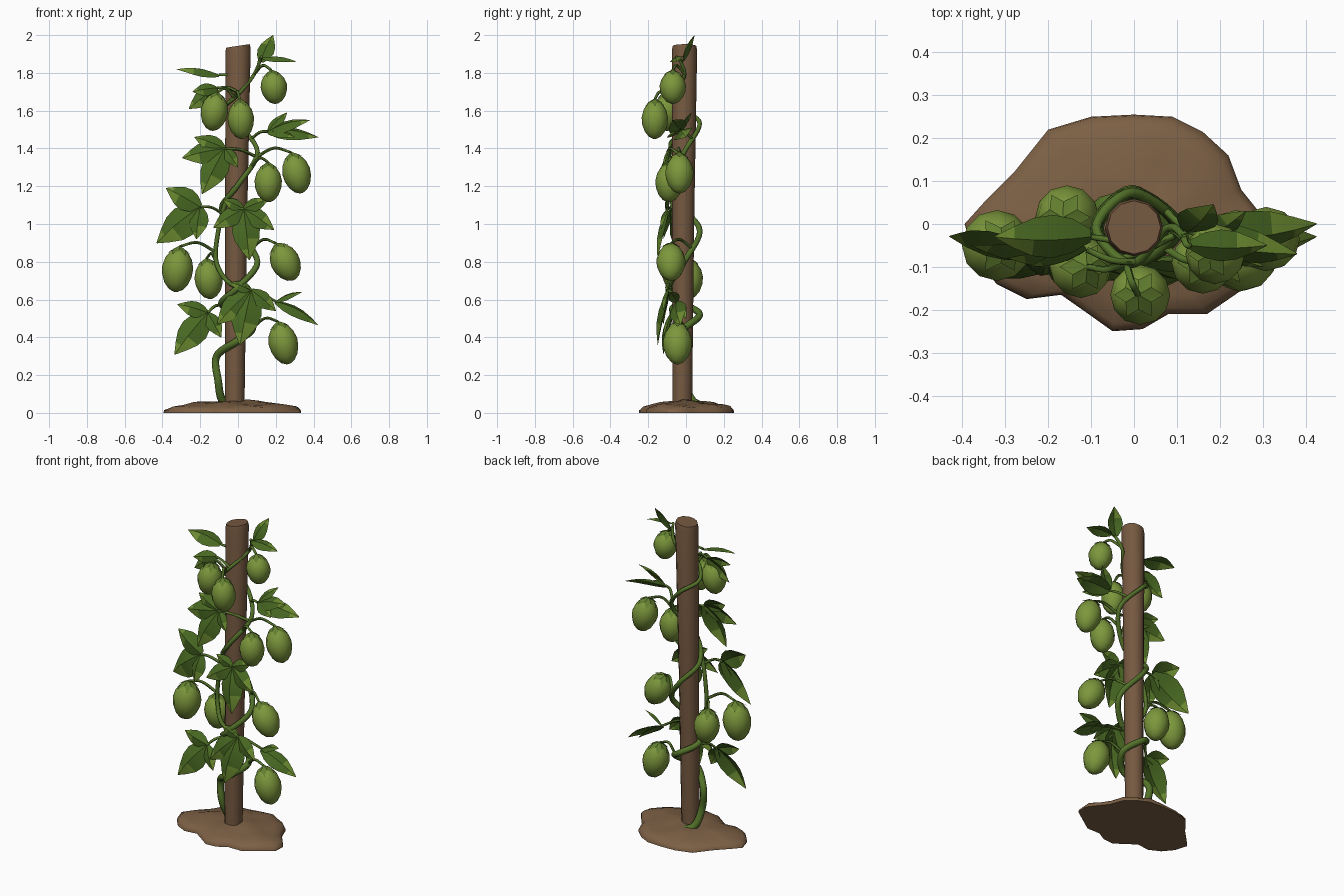
import bpy, bmesh, math
from mathutils import Vector

if "Cube" in bpy.data.objects:
    bpy.data.objects.remove(bpy.data.objects["Cube"], do_unlink=True)


def material(name, rgb):
    m = bpy.data.materials.new(name)
    m.use_nodes = True
    m.diffuse_color = (*rgb, 1)
    node = next(n for n in m.node_tree.nodes if n.type == 'BSDF_PRINCIPLED')
    node.inputs["Base Color"].default_value = (*rgb, 1)
    return m


WOOD = material("wood_brown", (.18, .10, .052))
SOIL = material("soil_brown", (.20, .115, .058))
STEM = material("stem_green", (.085, .165, .022))
LEAF = material("leaf_dark_green", (.065, .14, .016))
LEAF_LIGHT = material("leaf_light_green", (.15, .26, .03))
FRUIT = material("fruit_green", (.20, .31, .045))
CALYX = material("calyx_green", (.12, .21, .028))


def finish(name, bm, mats, angle=40):
    mesh = bpy.data.meshes.new(name)
    bm.to_mesh(mesh)
    bm.free()
    for m in mats:
        mesh.materials.append(m)
    obj = bpy.data.objects.new(name, mesh)
    bpy.context.collection.objects.link(obj)
    bpy.ops.object.select_all(action='DESELECT')
    obj.select_set(True)
    bpy.context.view_layer.objects.active = obj
    bpy.ops.object.shade_smooth_by_angle(angle=math.radians(angle))


def skin(bm, rings):
    """Bridge successive closed rings and cap both ends."""
    loops = [[bm.verts.new(p) for p in ring] for ring in rings]
    n = len(loops[0])
    for a, b in zip(loops, loops[1:]):
        for i in range(n):
            j = (i + 1) % n
            bm.faces.new((a[i], a[j], b[j], b[i]))
    bm.faces.new(loops[0][::-1])
    bm.faces.new(loops[-1])
    bmesh.ops.recalc_face_normals(bm, faces=bm.faces)


def circle(center, r, sides, slope=0):
    pts = []
    for i in range(sides):
        a = math.tau * i / sides
        x, y = r * math.cos(a), r * math.sin(a)
        pts.append(Vector(center) + Vector((x, y, slope * x)))
    return pts


def smooth_path(points, steps=7):
    """Catmull-Rom samples through the points."""
    p = [Vector(q) for q in points]
    p = [2 * p[0] - p[1]] + p + [2 * p[-1] - p[-2]]
    out = []
    for a, b, c, d in zip(p, p[1:], p[2:], p[3:]):
        for k in range(steps):
            t = k / steps
            out.append(.5 * (2 * b + (c - a) * t + (2 * a - 5 * b + 4 * c - d) * t * t
                             + (3 * b - a - 3 * c + d) * t ** 3))
    return out + [p[-2]]


def tube(name, path, r0, r1, sides=7):
    bm = bmesh.new()
    rings = []
    side = Vector((1, 0, 0))
    for i, p in enumerate(path):
        d = (path[min(i + 1, len(path) - 1)] - path[max(i - 1, 0)]).normalized()
        side = (side - d * side.dot(d)).normalized()
        up = d.cross(side)
        r = r0 + (r1 - r0) * i / (len(path) - 1)
        rings.append([p + r * (side * math.cos(math.tau * k / sides)
                               + up * math.sin(math.tau * k / sides)) for k in range(sides)])
    skin(bm, rings)
    finish(name, bm, [STEM], 60)


# Soil mound: uneven outline shrinking towards a low crown
outline = [(.335, -.03), (.33, -.1), (.25, -.155), (.17, -.21), (.08, -.21), (.02, -.245),
           (-.05, -.25), (-.12, -.2), (-.17, -.165), (-.25, -.175), (-.32, -.14),
           (-.37, -.08), (-.395, 0), (-.35, .05), (-.28, .12), (-.2, .22), (-.1, .25),
           (0, .255), (.09, .25), (.16, .215), (.22, .16), (.25, .08), (.29, .03)]
bm = bmesh.new()
rings = []
for scale, z in ((1, 0), (.99, .015), (.93, .03), (.78, .042), (.58, .052), (.35, .06), (.15, .064)):
    ring = []
    for x, y in outline:
        bump = .008 * math.sin(23 * x * scale) * math.cos(27 * y * scale) if z > .02 else 0
        ring.append((x * scale, y * scale, z + bump))
    rings.append(ring)
skin(bm, rings)
finish("soil_mound", bm, [SOIL], 50)

# Support pole, a little wider and cut at a slant on top
bm = bmesh.new()
skin(bm, [circle((-.018, -.02, .01), .052, 12), circle((-.01, -.015, 1), .058, 12),
          circle((0, -.008, 1.92), .067, 12, .15), circle((0, -.008, 1.943), .062, 12, .15)])
finish("support_pole", bm, [WOOD])

# Main vine: quarter turns around the pole, left, front, right, back
heights = [.3, .38, .45, .52, .58, .66, .8, .96, 1.08, 1.2, 1.38, 1.53, 1.6, 1.68, 1.78]
vine_points = [(-.03, .07, .04), (-.085, .03, .07), (-.105, -.01, .17)]
for i, z in enumerate(heights):
    a = math.pi + i * math.pi / 2
    r = .083 + (.025 if i in (0, 6, 10) else 0)
    vine_points.append((r * math.cos(a) - .005, r * math.sin(a) - .01, z))
vine_points.append((.12, -.03, 1.87))
vine = smooth_path(vine_points)
tube("main_vine", vine, .023, .009, 8)
side_vine = smooth_path([(.03, -.085, .65), (-.06, -.08, .7), (-.115, -.04, .8),
                         (-.11, -.04, .93), (-.07, -.06, 1.1), (-.02, -.085, 1.19)])
tube("side_vine", side_vine, .013, .012)


def stalk(name, end, lift):
    end = Vector(end)
    start = min(vine + side_vine, key=lambda p: (p - end).length + abs(p.z - end.z + .03))
    mid = (start + end) / 2 + Vector((0, -.01, lift))
    tube(name, smooth_path([start, mid, end], 5), .009, .007, 6)


# Egg shaped fruits with a pointed calyx
PROFILE = [(.2, .48), (.55, .4), (.86, .24), (1, .04), (.95, -.14), (.76, -.32), (.46, -.45), (.12, -.51)]


def fruit(index, center, width, height, lean):
    bm = bmesh.new()
    skin(bm, [circle((0, 0, z * height), r * width / 2, 12) for r, z in PROFILE])
    # Star of sepals draped over the shoulder
    tip = bm.verts.new((0, 0, .54 * height))
    star = []
    for k in range(12):
        r, z = ((.82, .33), (.5, .44))[k % 2]
        a = math.tau * k / 12
        star.append(bm.verts.new((r * width / 2 * math.cos(a), r * width / 2 * math.sin(a), z * height)))
    for k in range(12):
        bm.faces.new((tip, star[k], star[(k + 1) % 12])).material_index = 1
    up = Vector((-lean, 0, 1)).normalized()
    turn = Vector((0, 0, 1)).rotation_difference(up)
    for v in bm.verts:
        v.co = turn @ v.co + Vector(center)
    finish(f"fruit_{index}", bm, [FRUIT, CALYX])
    stalk(f"fruit_stalk_{index}", Vector(center) + up * height * .52, .035)


FRUITS = [((.24, -.045, .37), .155, .225, .25), ((.25, -.08, .8), .155, .21, .5),
          ((-.32, -.05, .76), .165, .235, -.1), ((-.155, .015, .71), .15, .21, .1),
          ((.16, -.09, 1.22), .145, .205, 0), ((.31, -.035, 1.27), .15, .215, .25),
          ((.015, -.165, 1.555), .14, .205, .05), ((-.125, -.1, 1.595), .145, .2, -.15),
          ((.19, -.07, 1.725), .14, .175, .15)]
for i, spec in enumerate(FRUITS, 1):
    fruit(i, *spec)


# Leaves: folded pointed lobes fanned out from the leaf base
def lobe(bm, base, tip, normal, ratio):
    d = tip - base
    length = d.length
    side = d.cross(normal).normalized()
    out = side.cross(d).normalized()
    rows = []
    for k, w in enumerate((.3, .8, 1, .88, .5, .03)):
        t = k / 5
        mid = base + d * t + out * math.sin(math.pi * t) * .09 * length
        half = w * ratio * length
        rows.append([bm.verts.new(p) for p in (mid - side * half - out * half * .4, mid,
                                               mid + side * half - out * half * .4)])
    for k, (a, b) in enumerate(zip(rows, rows[1:])):
        for j in range(2):
            f = bm.faces.new((a[j], a[j + 1], b[j + 1], b[j]))
            f.material_index = 1 if k > 2 and j == 0 or k == 4 else 0


def leaf(index, base, tips, normal=(0, -1, .35), ratio=.27):
    bm = bmesh.new()
    for tip in tips:
        lobe(bm, Vector(base), Vector(tip), Vector(normal), ratio)
    finish(f"leaf_{index}", bm, [LEAF, LEAF_LIGHT])
    stalk(f"leaf_stalk_{index}", base, .015)


LEAVES = [
    ((.07, -.1, .65), [(-.11, -.12, .47), (.01, -.15, .36), (.2, -.12, .54), (-.04, -.1, .69)]),
    ((-.16, -.08, .53), [(-.32, -.07, .575), (-.335, -.12, .31), (-.09, -.12, .4)]),
    ((.2, -.05, .59), [(.425, -.03, .465), (.34, -.08, .64), (.33, 0, .5)], (0, -.6, 1), .2),
    ((.03, -.1, 1.08), [(-.13, -.13, .98), (.06, -.15, .81), (.19, -.13, .97), (.16, -.1, 1.13), (-.08, -.1, 1.13)]),
    ((-.2, -.08, 1.09), [(-.38, -.05, 1.19), (-.43, -.03, .9), (-.22, -.12, .92)], (-.2, -1, .35), .3),
    ((-.07, -.09, 1.4), [(-.23, -.06, 1.46), (-.295, -.08, 1.35), (-.19, -.13, 1.16), (0, -.12, 1.3)]),
    ((.16, -.03, 1.49), [(.26, .03, 1.59), (.425, 0, 1.46), (.38, -.07, 1.55), (.3, -.1, 1.46)], (0, -.7, 1), .22),
    ((-.11, -.06, 1.72), [(-.26, -.06, 1.61), (-.24, -.1, 1.7)]),
    ((-.1, -.03, 1.79), [(-.325, -.03, 1.82)], (0, -.4, 1), .24),
    ((.12, -.02, 1.86), [(.185, .045, 2)], (-.3, -1, .3), .28),
    ((.13, -.05, 1.88), [(.31, -.05, 1.86)], (0, -.4, 1), .22),
]
for i, spec in enumerate(LEAVES, 1):
    leaf(i, *spec)
